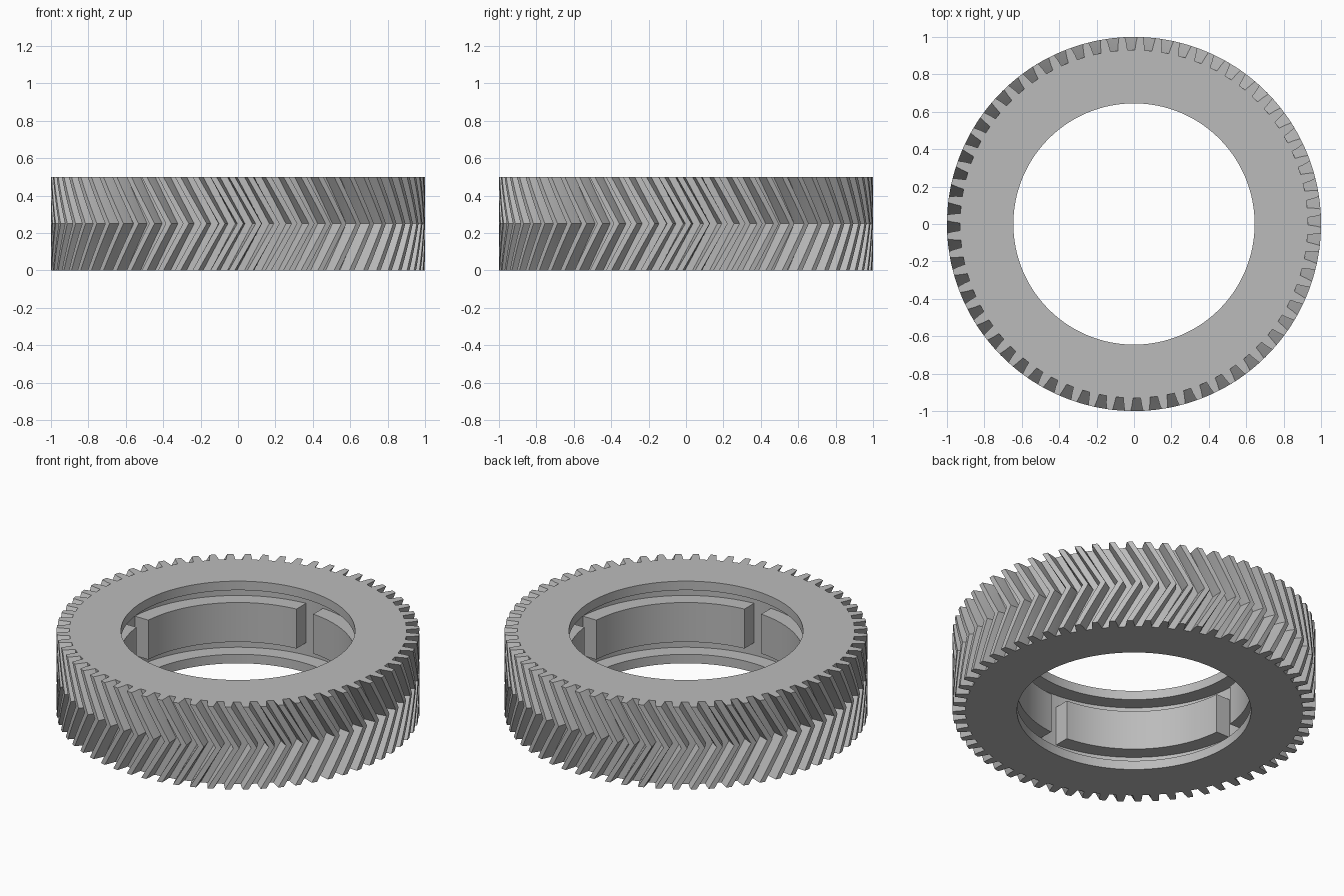
import bpy
import bmesh
from math import cos, sin, tau, radians

cube = bpy.data.objects.get("Cube")
if cube:
    bpy.data.objects.remove(cube, do_unlink=True)

HEIGHT, BORE, GROOVE = 0.5, 0.645, 0.737
TEETH, PHASE, TWIST = 64, radians(0.9), 0.144
PITCH = tau / TEETH
LAYERS = 8

steel = bpy.data.materials.new("steel grey")
steel.use_nodes = True
steel.diffuse_color = (0.5, 0.5, 0.5, 1)
steel.node_tree.nodes["Principled BSDF"].inputs["Base Color"].default_value = (0.5, 0.5, 0.5, 1)


def polar(r, a, z):
    return (r * cos(a), r * sin(a), z)


def loft(name, rings, closed):
    """Skin a looped stack of rings; open stacks of rings get end caps."""
    bm = bmesh.new()
    loops = [[bm.verts.new(p) for p in ring] for ring in rings]
    count, size = len(loops), len(loops[0])
    for i in range(count if closed else count - 1):
        a, b = loops[i], loops[(i + 1) % count]
        for j in range(size):
            k = (j + 1) % size
            bm.faces.new((a[j], a[k], b[k], b[j]))
    if not closed:
        bm.faces.new(loops[0])
        bm.faces.new(loops[-1])
    bmesh.ops.recalc_face_normals(bm, faces=bm.faces)
    mesh = bpy.data.meshes.new(name)
    bm.to_mesh(mesh)
    bm.free()
    mesh.materials.append(steel)
    obj = bpy.data.objects.new(name, mesh)
    bpy.context.collection.objects.link(obj)
    bpy.ops.object.select_all(action="DESELECT")
    obj.select_set(True)
    bpy.context.view_layer.objects.active = obj
    bpy.ops.object.shade_smooth_by_angle(angle=radians(25))
    return obj


# One tooth flank as (radius, angle from slot centre), mirrored for the other side
flank = [(0.93, 0.0215), (0.965, 0.026), (1.0, 0.033)]
tooth = flank + [(r, PITCH - a) for r, a in reversed(flank)]
outline = [(r, PHASE + n * PITCH + a) for n in range(TEETH) for r, a in tooth]

# Herringbone rim: the twist grows to mid height, then returns
rings = []
for i in range(LAYERS + 1):
    t = i / LAYERS
    turn = TWIST * (1 - abs(2 * t - 1))
    rings.append([polar(r, a + turn, t * HEIGHT) for r, a in outline])

# Bore with a lip at each end and a wide groove between
LIP = 0.055
bore_profile = [(BORE, HEIGHT), (BORE, HEIGHT - LIP), (GROOVE, HEIGHT - LIP),
                (GROOVE, LIP), (BORE, LIP), (BORE, 0)]
rings += [[polar(r, a, z) for _, a in outline] for r, z in bore_profile]
loft("herringbone_ring", rings, True)

# Four curved pads in the groove, split by parallel-sided gaps
STEPS = 40
OUTER = GROOVE + 0.006
for n in range(4):
    sections = []
    for s in range(STEPS + 1):
        t = s / STEPS
        section = []
        for r, z, gap in ((BORE, 0.13, 5), (OUTER, 0.13, 4.4), (OUTER, 0.37, 4.4), (BORE, 0.37, 5)):
            angle = radians(90 * n + gap + t * (90 - 2 * gap))
            section.append(polar(r, angle, z))
        sections.append(section)
    loft(f"inner_pad_{n + 1}", sections, False)
